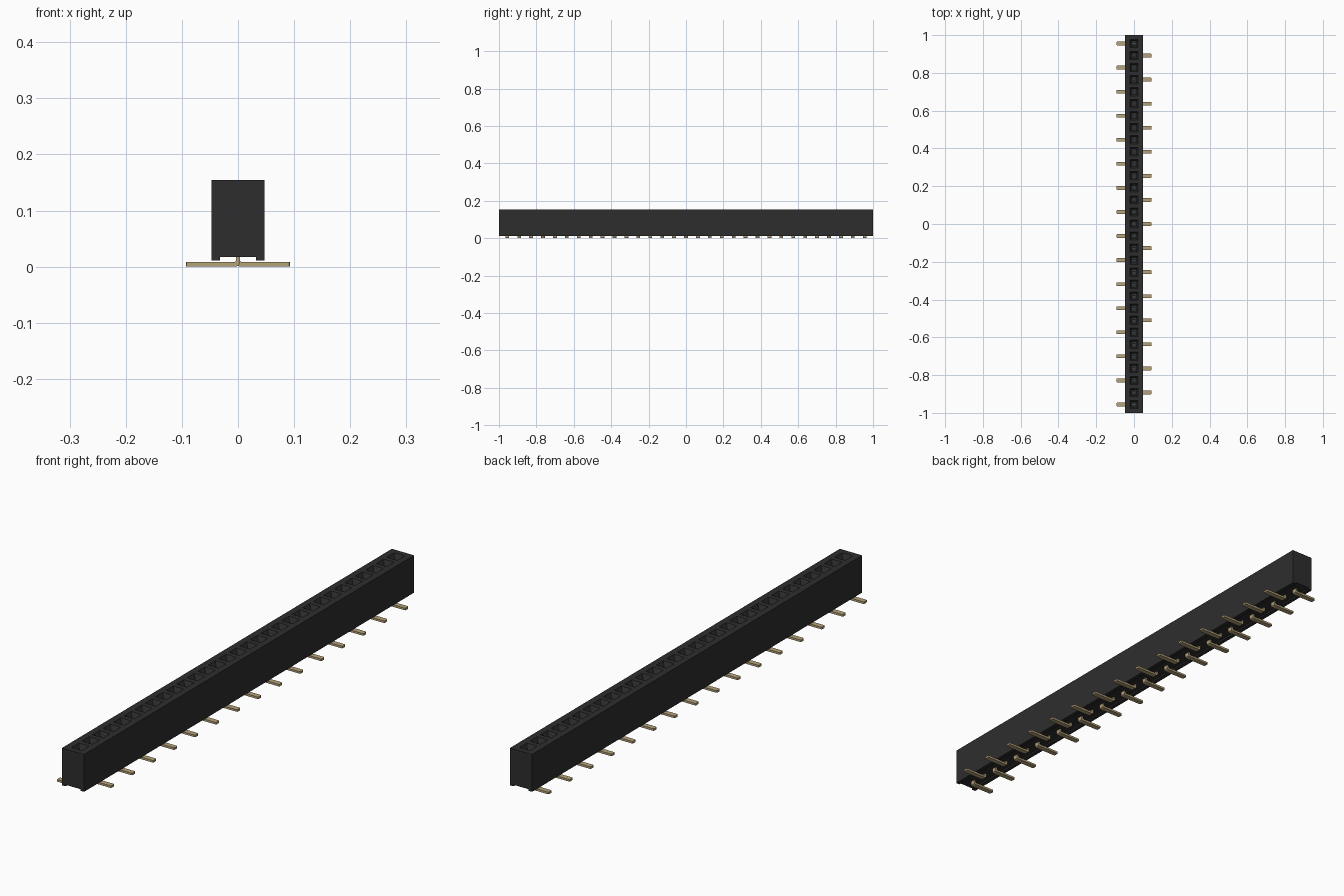
import bpy, bmesh, math
from mathutils import Vector

cube = bpy.data.objects.get("Cube")
if cube:
    bpy.data.objects.remove(cube, do_unlink=True)

COUNT, PITCH = 31, 0.0637
HALF_L, HALF_W = 1.0, 0.047
TOP, FOOT, CHANNEL = 0.154, 0.011, 0.017


def make_material(name, rgb, rough):
    m = bpy.data.materials.new(name)
    m.use_nodes = True
    m.diffuse_color = (*rgb, 1)
    node = m.node_tree.nodes["Principled BSDF"]
    node.inputs["Base Color"].default_value = (*rgb, 1)
    node.inputs["Roughness"].default_value = rough
    return m


black = make_material("black plastic", (0.027, 0.027, 0.027), 0.6)
gold = make_material("pale gold", (0.46, 0.36, 0.19), 0.4)


def finish(bm, name, mat):
    bmesh.ops.remove_doubles(bm, verts=bm.verts, dist=1e-5)
    bmesh.ops.recalc_face_normals(bm, faces=bm.faces)
    me = bpy.data.meshes.new(name)
    bm.to_mesh(me)
    bm.free()
    me.materials.append(mat)
    return me


def add_object(name, me):
    ob = bpy.data.objects.new(name, me)
    bpy.context.collection.objects.link(ob)
    return ob


def prism(bm, points, axis, half):
    """Extrude a 2D profile (u, z) symmetrically along x or y."""
    def place(u, z, d):
        return (u, d, z) if axis == 'y' else (d, u, z)
    a = [bm.verts.new(place(u, z, -half)) for u, z in points]
    b = [bm.verts.new(place(u, z, half)) for u, z in points]
    bm.faces.new(a)
    bm.faces.new(b[::-1])
    for i in range(len(a)):
        j = (i + 1) % len(a)
        bm.faces.new((a[i], a[j], b[j], b[i]))


# Housing: one cell per socket, with a channel along the underside
profile = [(-HALF_W, TOP), (-HALF_W, FOOT), (-0.032, FOOT), (-0.032, CHANNEL),
           (0.032, CHANNEL), (0.032, FOOT), (HALF_W, FOOT), (HALF_W, TOP)]
centres = [(i - (COUNT - 1) / 2) * PITCH for i in range(COUNT)]
bm = bmesh.new()


def face(*pts):
    return bm.faces.new([bm.verts.new(p) for p in pts])


def square(y, half, z):
    return [(-half, y - half, z), (half, y - half, z),
            (half, y + half, z), (-half, y + half, z)]


for i, yc in enumerate(centres):
    y0 = -HALF_L if i == 0 else yc - PITCH / 2
    y1 = HALF_L if i == COUNT - 1 else yc + PITCH / 2
    # Outer walls and channel
    for (xa, za), (xb, zb) in zip(profile, profile[1:]):
        face((xa, y0, za), (xb, y0, zb), (xb, y1, zb), (xa, y1, za))
    # Top surface, tapered lead-in, socket walls and floor
    rings = [[(-HALF_W, y0, TOP), (HALF_W, y0, TOP),
              (HALF_W, y1, TOP), (-HALF_W, y1, TOP)],
             square(yc, 0.022, TOP), square(yc, 0.014, TOP - 0.018),
             square(yc, 0.014, 0.045)]
    for r, s in zip(rings, rings[1:]):
        for k in range(4):
            n = (k + 1) % 4
            face(r[k], r[n], s[n], s[k])
    face(*rings[-1])
# End walls
for y in (-HALF_L, HALF_L):
    face(*[(x, y, z) for x, z in profile])
add_object("housing", finish(bm, "housing", black))

# Contact: bent solder leg with a chamfered tip
bm = bmesh.new()
leg = [(-0.0035, 0.046), (-0.0035, 0.006), (-0.0015, 0.002), (0.003, 0.0),
       (0.093, 0.0), (0.093, 0.008), (0.0065, 0.008), (0.0035, 0.011),
       (0.0035, 0.046)]
prism(bm, leg, 'y', 0.010)
tips = [e for e in bm.edges if all(v.co.x > 0.09 for v in e.verts)
        and abs(e.verts[0].co.z - e.verts[1].co.z) > 0.005]
bmesh.ops.bevel(bm, geom=tips, offset=0.004, segments=2, profile=0.5,
                affect='EDGES')
# Two spring leaves inside the socket
for s in (-1, 1):
    leaf = [(0.005, 0.044), (0.010, 0.044), (0.0045, 0.105),
            (0.009, 0.125), (0.006, 0.126), (0.0015, 0.105)]
    prism(bm, [(s * u, z) for u, z in leaf], 'x', 0.005)
contact = finish(bm, "contact", gold)

# Legs alternate between the two sides, the end ones pointing to -x
for i, yc in enumerate(centres):
    ob = add_object(f"contact_{i + 1:02d}", contact)
    ob.location = Vector((0, yc, 0))
    ob.rotation_euler.z = math.pi if i % 2 == 0 else 0
